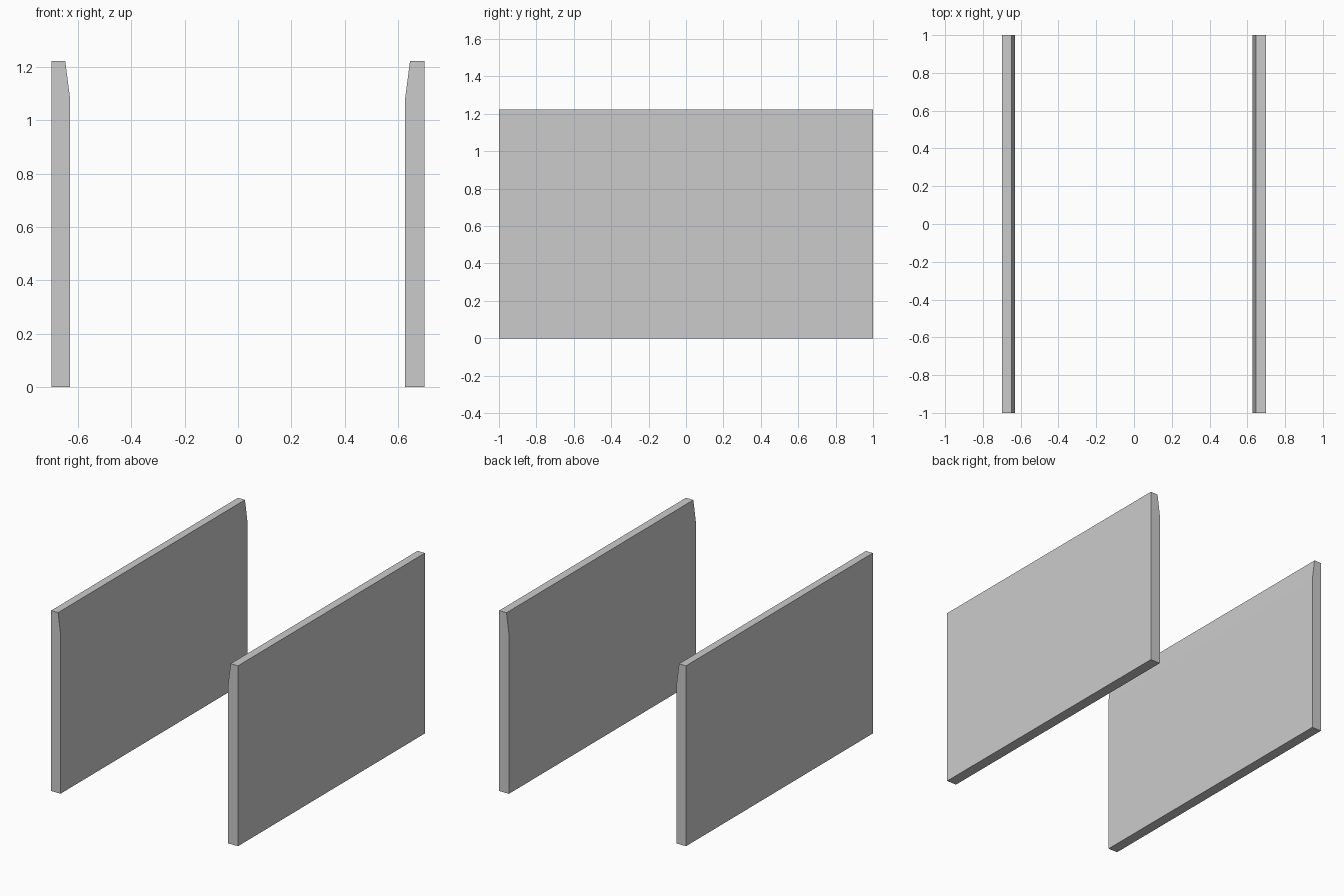
import bpy, bmesh

if "Cube" in bpy.data.objects:
    bpy.data.objects.remove(bpy.data.objects["Cube"])

HEIGHT, BEVEL_START, OUTER, HALF_LEN = 1.222, 1.083, 0.70, 1.0


def wall(name, side, inner, top_inner):
    """Extrude a wall profile along y; the inner face leans back near the top."""
    profile = [(OUTER, 0), (OUTER, HEIGHT), (top_inner, HEIGHT),
               (inner, BEVEL_START), (inner, 0)]
    bm = bmesh.new()
    face = bm.faces.new([bm.verts.new((side * x, -HALF_LEN, z)) for x, z in profile])
    ext = bmesh.ops.extrude_face_region(bm, geom=[face], use_keep_orig=True)
    verts = [g for g in ext["geom"] if isinstance(g, bmesh.types.BMVert)]
    bmesh.ops.translate(bm, verts=verts, vec=(0, 2 * HALF_LEN, 0))
    bmesh.ops.recalc_face_normals(bm, faces=bm.faces)
    mesh = bpy.data.meshes.new(name)
    bm.to_mesh(mesh)
    bm.free()
    bpy.context.collection.objects.link(bpy.data.objects.new(name, mesh))


# Two parallel side walls with bevelled inner top edges
wall("left_wall", -1, 0.630, 0.648)
wall("right_wall", 1, 0.627, 0.645)
